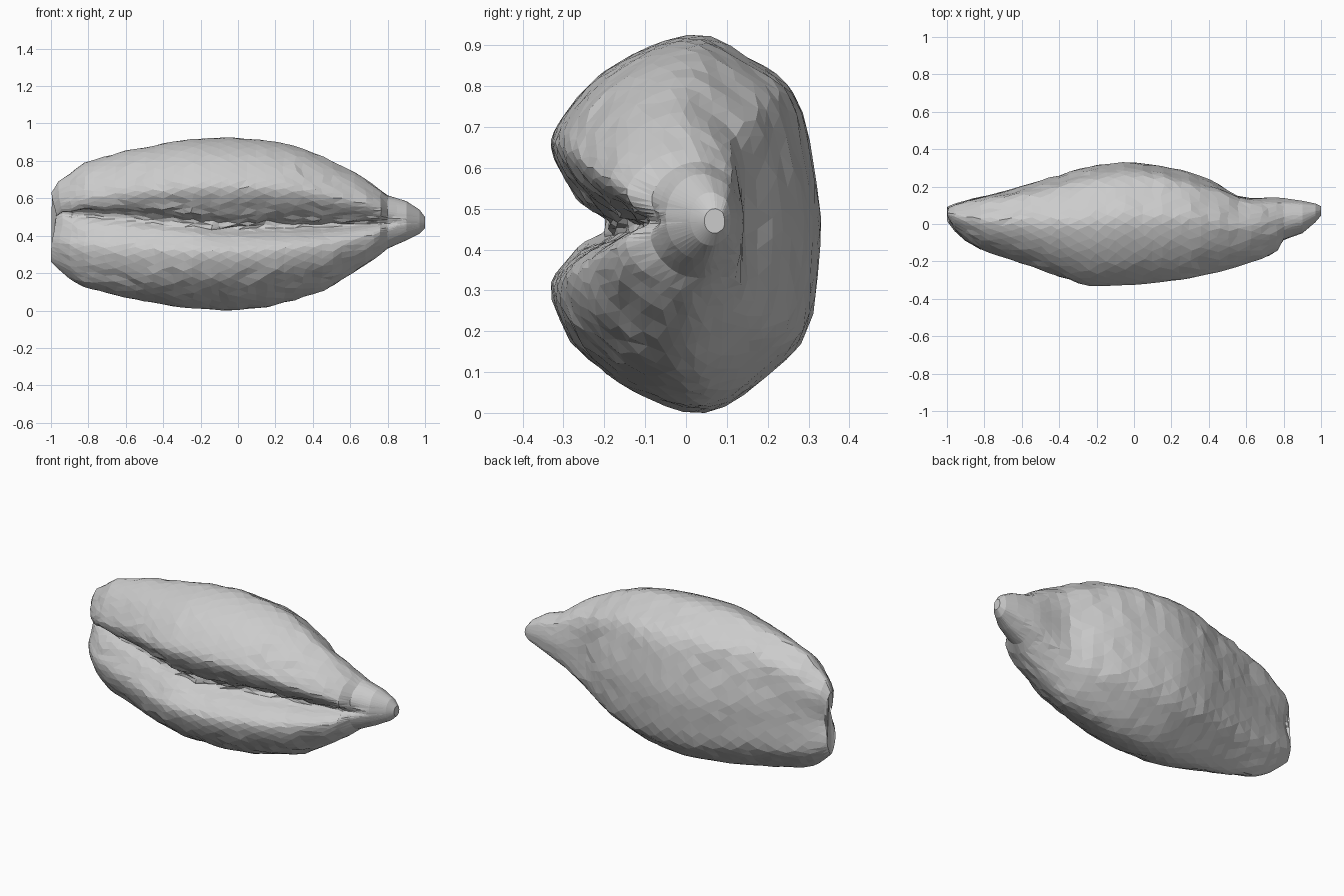
import bpy, bmesh, math
from mathutils import Vector, noise

if "Cube" in bpy.data.objects:
    bpy.data.objects.remove(bpy.data.objects["Cube"])

# Stations along the seed: x, z bottom, z top, y front, y back, groove depth (fraction)
STATIONS = [
    (-1.00, 0.26, 0.63, 0.01, 0.10, 0.25),
    (-0.96, 0.22, 0.69, -0.04, 0.12, 0.42),
    (-0.90, 0.17, 0.73, -0.09, 0.14, 0.50),
    (-0.82, 0.125, 0.79, -0.135, 0.16, 0.50),
    (-0.60, 0.07, 0.855, -0.21, 0.21, 0.42),
    (-0.40, 0.03, 0.892, -0.28, 0.265, 0.36),
    (-0.24, 0.010, 0.918, -0.33, 0.312, 0.32),
    (-0.05, 0.00, 0.925, -0.328, 0.335, 0.34),
    (0.15, 0.020, 0.91, -0.31, 0.315, 0.40),
    (0.30, 0.055, 0.88, -0.29, 0.28, 0.46),
    (0.45, 0.105, 0.825, -0.255, 0.225, 0.50),
    (0.56, 0.165, 0.77, -0.225, 0.175, 0.50),
    (0.68, 0.24, 0.705, -0.185, 0.15, 0.42),
    (0.76, 0.30, 0.645, -0.15, 0.145, 0.32),
    (0.80, 0.33, 0.615, -0.09, 0.14, 0.15),
    (0.90, 0.375, 0.585, -0.05, 0.125, 0.0),
    (0.97, 0.41, 0.54, 0.01, 0.11, 0.0),
    (1.00, 0.44, 0.50, 0.045, 0.095, 0.0),
]

# Kidney section, normalised: y (-1 front, +1 back), z, groove weight
SECTION = [
    (0.1, 1.0, 0), (0.4, 0.9, 0), (0.74, 0.74, 0), (0.87, 0.5, 0), (0.98, 0.1, 0),
    (0.97, -0.2, 0), (0.89, -0.58, 0), (0.64, -0.77, 0), (0.32, -0.95, 0),
    (0.05, -1.0, 0), (-0.33, -0.91, 0), (-0.65, -0.76, 0), (-0.9, -0.56, 0),
    (-1.0, -0.34, 0), (-0.93, -0.22, 0.08), (-0.92, -0.13, 0.5),
    (-0.9, -0.065, 1.0), (-0.9, 0.01, 1.0), (-0.92, 0.1, 0.55), (-0.93, 0.23, 0.15),
    (-1.0, 0.41, 0), (-0.91, 0.57, 0), (-0.65, 0.78, 0), (-0.28, 0.94, 0),
]


def blend(a, b, c, d, t):
    """Smooth curve between b and c."""
    return tuple(0.5 * (2*q + (r-p)*t + (2*p-5*q+4*r-s)*t*t + (3*q-p-3*r+s)*t**3)
                 for p, q, r, s in zip(a, b, c, d))


def resample_open(pts, step):
    out, n = [], len(pts)
    for i in range(n - 1):
        k = max(1, round((pts[i+1][0] - pts[i][0]) / step))
        for j in range(k):
            t = j / k
            lin = tuple(p + (q - p) * t for p, q in zip(pts[i], pts[i+1]))
            cur = blend(pts[max(i-1, 0)], pts[i], pts[i+1], pts[min(i+2, n-1)], t)
            out.append(tuple((p + q) / 2 for p, q in zip(lin, cur)))
    return out + [pts[-1]]


def resample_loop(pts, k, shift):
    n = len(pts)
    return [blend(pts[i-1], pts[i], pts[(i+1) % n], pts[(i+2) % n], (j + shift) / k)
            for i in range(n) for j in range(k)]


def bump(v, centre, width):
    return math.exp(-((v - centre) / width) ** 2)


bm = bmesh.new()
rings = []
# alternate rings are staggered so the skin looks triangulated
loops = [resample_loop(SECTION, 2, 0.0), resample_loop(SECTION, 2, 0.4)]
for r, (x, zb, zt, yf, yb, g) in enumerate(resample_open(STATIONS, 0.05)):
    ring = []
    ym, yr, zm, zr = (yf + yb) / 2, (yb - yf) / 2, (zb + zt) / 2, (zt - zb) / 2
    tip = max(0, min(1, (x - 0.72) / 0.12))
    for yn, zn, w in loops[r % 2]:
        # pointed tip has a plain rounded section
        if yn < 0:
            yn += (-math.sqrt(max(0, 1 - zn * zn)) - yn) * tip
        y = ym + yr * (yn + w * g)
        z = zm + zr * zn
        # groove climbs towards the blunt end
        z += 0.085 * max(0, min(1, -x - 0.1)) * min(1, w * 1.5)
        # hollows in the back: behind the tip and at the blunt end
        if yn > 0.5:
            y -= 0.028 * bump(x, 0.56, 0.11) * bump(zn, 0, 0.5)
            y -= 0.02 * bump(x, -0.95, 0.3) * bump(zn, 0, 0.4)
        p = Vector((x, y, z))
        # uneven, hand-scanned surface, most ragged inside the groove
        amp = 0.010 * min(1, zr / 0.3) * (1 - abs(x) ** 6)
        rough = noise.noise(p * 9) * amp + noise.noise(p * 30) * amp * 0.7
        if w > 0.4 and x > -0.35:
            rough += noise.noise(p * 40) * amp * 2.5
        p.y += rough * (0.3 if abs(yn) > 0.9 and w < 0.1 else 1)
        p.z = max(0, p.z + rough * 0.4)
        p.x += noise.noise(p * 24 + Vector((7, 3, 1))) * amp * 2
        # blunt end is notched between the two lobes
        if x < -0.8:
            p.x += 0.03 * bump(p.z, 0.49, 0.09) * (-x - 0.8) / 0.2
        ring.append(bm.verts.new(p))
    rings.append(ring)

# Skin between rings
n = len(loops[0])
for a, b in zip(rings, rings[1:]):
    for i in range(n):
        j = (i + 1) % n
        bm.faces.new((a[i], a[j], b[j], b[i]))

# End caps
bm.faces.new(rings[0])
bm.faces.new(rings[-1][::-1])
bmesh.ops.triangulate(bm, faces=bm.faces[:])
bmesh.ops.recalc_face_normals(bm, faces=bm.faces[:])

mesh = bpy.data.meshes.new("grooved_seed")
bm.to_mesh(mesh)
bm.free()
seed = bpy.data.objects.new("grooved_seed", mesh)
bpy.context.collection.objects.link(seed)
